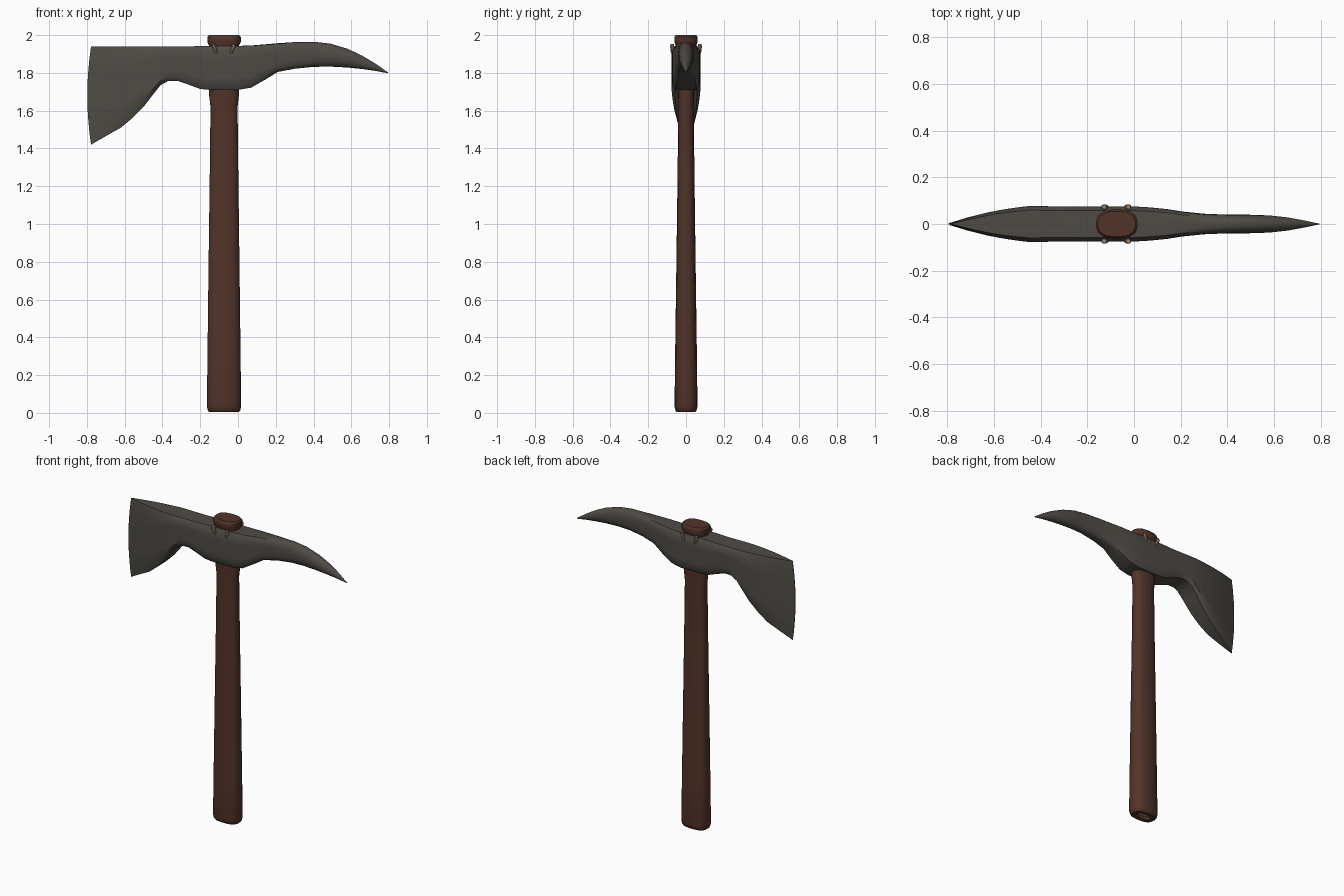
import bpy, bmesh, math


def material(name, rgb):
    m = bpy.data.materials.new(name)
    m.diffuse_color = (*rgb, 1)
    return m


WOOD = material("dark brown wood", (0.085, 0.034, 0.022))
STEEL = material("dark grey steel", (0.078, 0.071, 0.060))
TAN = material("pale tan", (0.32, 0.23, 0.16))


def outline(n, count):
    """Unit superellipse: n=2 is round, large n is boxy."""
    pts = []
    for i in range(count):
        a = 2 * math.pi * (i + 0.5) / count
        c, s = math.cos(a), math.sin(a)
        r = (abs(c) ** n + abs(s) ** n) ** (-1 / n)
        pts.append((c * r, s * r))
    return pts


def loft(name, rings, mats, angle):
    """Skin a list of equal-length point rings and cap both ends."""
    bm = bmesh.new()
    loops = [[bm.verts.new(p) for p in ring] for ring in rings]
    k = len(loops[0])
    for a, b in zip(loops, loops[1:]):
        for i in range(k):
            bm.faces.new((a[i], a[(i + 1) % k], b[(i + 1) % k], b[i]))
    bm.faces.new(loops[0][::-1])
    bm.faces.new(loops[-1])
    bmesh.ops.recalc_face_normals(bm, faces=bm.faces)
    mesh = bpy.data.meshes.new(name)
    bm.to_mesh(mesh)
    bm.free()
    for m in mats:
        mesh.materials.append(m)
    ob = bpy.data.objects.new(name, mesh)
    bpy.context.collection.objects.link(ob)
    bpy.ops.object.select_all(action='DESELECT')
    ob.select_set(True)
    bpy.context.view_layer.objects.active = ob
    bpy.ops.object.shade_smooth_by_angle(angle=math.radians(angle))
    return ob


# Handle: rounded oval shaft, flared at the butt and above the head
CX = -0.074
shaft = [  # z, half width x, half depth y
    (0.025, 0.045, 0.022), (0.008, 0.05, 0.027), (0.005, 0.078, 0.048),
    (0.012, 0.086, 0.056), (0.035, 0.091, 0.061), (0.30, 0.088, 0.058),
    (0.80, 0.082, 0.051), (1.25, 0.076, 0.045), (1.62, 0.072, 0.041),
    (1.68, 0.079, 0.043), (1.90, 0.080, 0.052), (1.945, 0.080, 0.055),
    (1.965, 0.089, 0.062), (1.99, 0.089, 0.062), (2.0, 0.080, 0.054)]
oval = outline(2.8, 16)
handle = loft("handle", [[(CX + u * hx, v * hy, z) for u, v in oval]
                         for z, hx, hy in shaft], [WOOD, TAN], 40)
# Pale end grain in the recessed butt
for f in handle.data.polygons:
    if f.center.z < 0.03 and abs(f.center.x - CX) < 0.01 and f.normal.z < -0.9 \
            and len(f.vertices) > 4:
        f.material_index = 1

# Head: axe blade on the left, boxy eye in the middle, curved pick on the right
head_sections = [  # x, z bottom, z top, half thickness, boxiness, edge bow
    (-0.778, 1.42, 1.94, 0.002, 14, 0.020),
    (-0.70, 1.465, 1.94, 0.028, 14, 0.012),
    (-0.62, 1.51, 1.94, 0.050, 14, 0.004),
    (-0.56, 1.56, 1.94, 0.062, 14, 0),
    (-0.50, 1.62, 1.94, 0.071, 14, 0),
    (-0.45, 1.685, 1.94, 0.077, 14, 0),
    (-0.41, 1.735, 1.94, 0.077, 14, 0),
    (-0.37, 1.757, 1.94, 0.076, 14, 0),
    (-0.32, 1.758, 1.94, 0.075, 14, 0),
    (-0.26, 1.737, 1.94, 0.075, 14, 0),
    (-0.20, 1.715, 1.942, 0.075, 14, 0),
    (-0.15, 1.710, 1.943, 0.075, 14, 0),
    (0.00, 1.710, 1.943, 0.075, 14, 0),
    (0.07, 1.722, 1.945, 0.071, 10, 0),
    (0.14, 1.762, 1.951, 0.064, 7, 0),
    (0.21, 1.805, 1.957, 0.053, 5, 0),
    (0.30, 1.822, 1.963, 0.044, 3.5, 0),
    (0.40, 1.832, 1.965, 0.040, 2.6, 0),
    (0.49, 1.833, 1.955, 0.040, 2.2, 0),
    (0.58, 1.828, 1.928, 0.037, 2, 0),
    (0.66, 1.820, 1.890, 0.028, 2, 0),
    (0.73, 1.810, 1.848, 0.015, 2, 0),
    (0.795, 1.798, 1.802, 0.001, 2, 0)]
rings = []
for x, lo, hi, t, n, bow in head_sections:
    rings.append([(x - bow * (1 - v * v), u * t, (lo + hi) / 2 + v * (hi - lo) / 2)
                  for u, v in outline(n, 24)])
loft("axe_head", rings, [STEEL], 40)

# Four small pegs pinning the head, leaning towards each other
for side, y in (("front", -0.073), ("back", 0.073)):
    for end, x0, x1 in (("left", -0.128, -0.117), ("right", -0.024, -0.035)):
        pts = outline(2, 8)
        loft(f"peg_{side}_{end}",
             [[(x + u * r, y + v * r, z) for u, v in pts]
              for x, z, r in ((x1, 1.903, 0.006), (x1, 1.912, 0.009),
                              (x0, 1.940, 0.012), (x0, 1.954, 0.010))],
             [TAN], 40)
